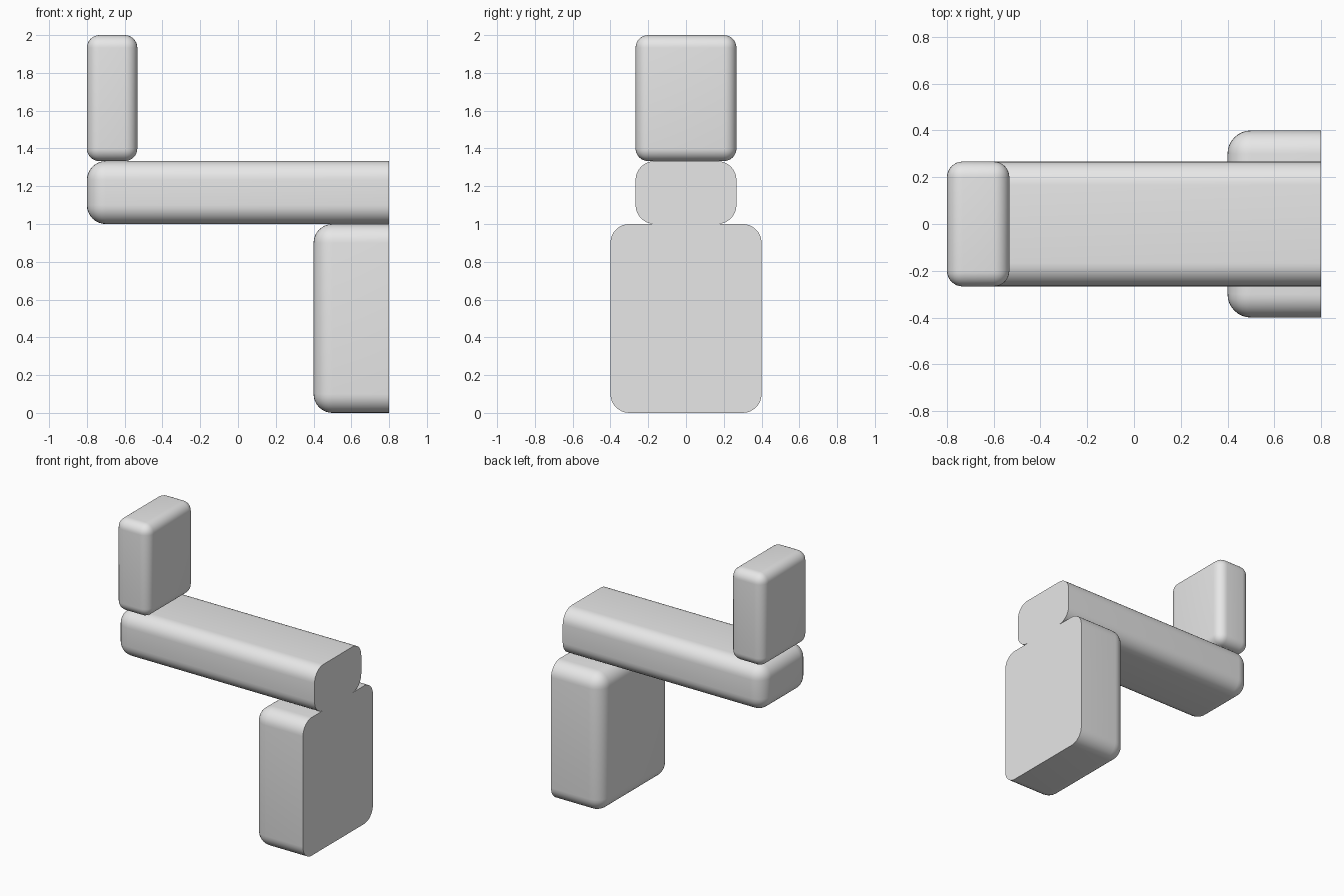
import bpy, bmesh
from mathutils import Vector

cube = bpy.data.objects.get("Cube")
if cube:
    bpy.data.objects.remove(cube, do_unlink=True)

GREY = (0.8, 0.8, 0.8, 1)
grey = bpy.data.materials.new("light_grey")
grey.use_nodes = True
grey.diffuse_color = GREY
grey.node_tree.nodes["Principled BSDF"].inputs["Base Color"].default_value = GREY

CUT_X = 0.8  # flat end plane where edges stay square


def rounded_block(name, low, high, radius):
    """Box between two corners, rounded except around the flat end plane."""
    low, high = Vector(low), Vector(high)
    bm = bmesh.new()
    bmesh.ops.create_cube(bm, size=1)
    for v in bm.verts:
        v.co = (low + high) / 2 + v.co * (high - low)
    edges = [e for e in bm.edges
             if not all(abs(v.co.x - CUT_X) < 1e-4 for v in e.verts)]
    bmesh.ops.bevel(bm, geom=edges, offset=radius, offset_type='OFFSET',
                    segments=8, profile=0.5, affect='EDGES')
    bmesh.ops.recalc_face_normals(bm, faces=bm.faces)
    mesh = bpy.data.meshes.new(name)
    bm.to_mesh(mesh)
    bm.free()
    mesh.materials.append(grey)
    obj = bpy.data.objects.new(name, mesh)
    bpy.context.collection.objects.link(obj)
    bpy.ops.object.select_all(action='DESELECT')
    obj.select_set(True)
    bpy.context.view_layer.objects.active = obj
    bpy.ops.object.shade_smooth_by_angle()
    return obj


# Tall base at the flat end, beam across it, upright panel at the far end
rounded_block("base_block", (0.4, -0.4, 0), (CUT_X, 0.4, 1), 0.1)
rounded_block("cross_beam", (-0.8, -0.267, 1), (CUT_X, 0.267, 1.333), 0.1)
rounded_block("upright_panel", (-0.8, -0.267, 1.333), (-0.533, 0.267, 2), 0.067)
